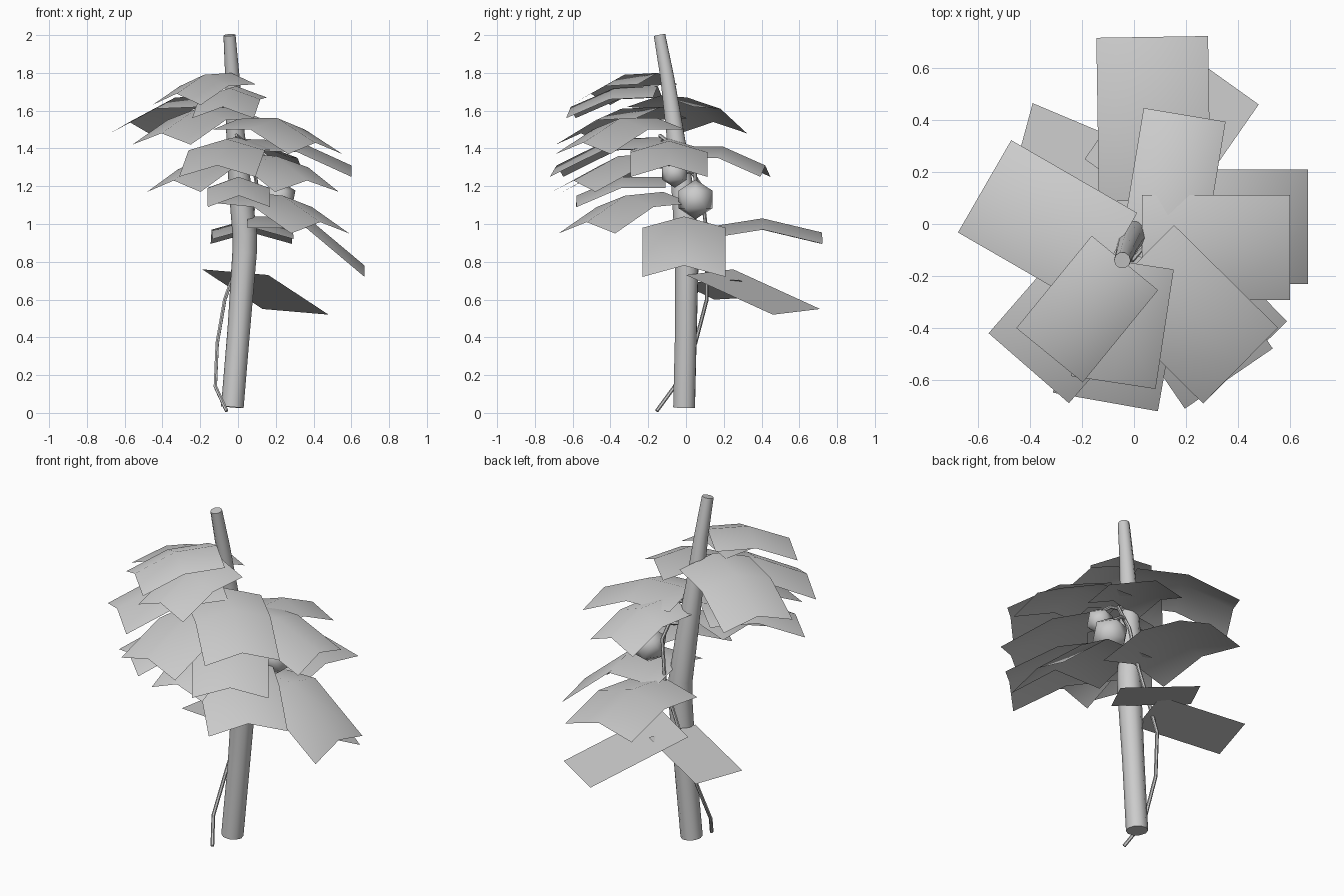
import bpy, math
from mathutils import Vector


def add_mesh(name, verts, faces):
    me = bpy.data.meshes.new(name)
    me.from_pydata(verts, [], faces)
    me.update()
    for p in me.polygons:
        p.use_smooth = True
    ob = bpy.data.objects.new(name, me)
    bpy.context.collection.objects.link(ob)
    return ob


def leaf(name, base, tip, width, zs, fold=0.06):
    """Leaf card: 2 x 2 quads, bent along its length and folded at the midrib."""
    b, t = Vector(base), Vector(tip)
    side = (t - b).normalized().orthogonal() * width / 2
    verts = []
    for i, z in enumerate(zs):
        c = b.lerp(t, i / 2)
        for s in (-1, 0, 1):
            p = c + side * s
            verts.append((p.x, p.y, z - fold * abs(s)))
    faces = [(r * 3 + c, r * 3 + c + 1, r * 3 + c + 4, r * 3 + c + 3)
             for r in range(2) for c in range(2)]
    add_mesh(name, verts, faces)


def tube(name, pts, radii, res):
    """Tapered tube with closed ends along a path."""
    cu = bpy.data.curves.new(name, 'CURVE')
    cu.dimensions = '3D'
    cu.bevel_depth = 1.0
    cu.bevel_resolution = res
    cu.use_fill_caps = True
    sp = cu.splines.new('POLY')
    sp.points.add(len(pts) - 1)
    for p, co, r in zip(sp.points, pts, radii):
        p.co = (*co, 1)
        p.radius = r
    ob = bpy.data.objects.new(name, cu)
    bpy.context.collection.objects.link(ob)
    bpy.ops.object.select_all(action='DESELECT')
    bpy.context.view_layer.objects.active = ob
    ob.select_set(True)
    bpy.ops.object.convert(target='MESH')
    bpy.ops.object.shade_smooth_by_angle(angle=math.radians(50))


# Main stem
tube("stem",
     [(-0.03, -0.01, 0.03), (0.005, 0, 0.45), (0.035, 0.005, 0.85), (0.035, 0, 0.95),
      (0.01, -0.02, 1.2), (-0.015, -0.06, 1.5), (-0.03, -0.10, 1.78), (-0.045, -0.14, 2.0)],
     [0.06, 0.06, 0.065, 0.065, 0.06, 0.048, 0.038, 0.032], 3)

# Climbing vine
vine = [(-0.06, -0.155, 0.01), (-0.12, -0.06, 0.14), (-0.11, 0.05, 0.37), (-0.07, 0.11, 0.6),
        (-0.02, 0.11, 0.74), (0.06, 0.11, 0.95), (0.10, 0.08, 1.2), (0.07, -0.05, 1.4),
        (-0.01, -0.14, 1.47)]
tube("vine", vine, [0.01] * len(vine), 1)

# Fruits on short stalks
for i, (x, y, z, r) in enumerate([(0.21, 0.05, 1.13, 0.105), (0.19, -0.06, 1.27, 0.078)], 1):
    bpy.ops.mesh.primitive_ico_sphere_add(subdivisions=1, radius=r, location=(x, y, z))
    bpy.context.object.name = f"fruit_{i}"
    bpy.ops.object.shade_smooth()
    tube(f"fruit_stalk_{i}", [(0.01, -0.03, z + r + 0.04), (x * 0.6, y, z + r + 0.04), (x, y, z + r - 0.02)],
         [0.01] * 3, 1)

# Bent leaves: base xy, tip xy, width, midrib heights at base, middle, tip
leaves = [
    ((-0.035, -0.15), (-0.325, -0.505), 0.33, (1.80, 1.79, 1.69)),
    ((-0.01, -0.15), (-0.08, -0.61), 0.33, (1.73, 1.72, 1.62)),
    ((-0.09, -0.135), (-0.575, 0.145), 0.41, (1.68, 1.67, 1.54)),
    ((-0.035, -0.13), (-0.405, -0.555), 0.41, (1.62, 1.61, 1.48)),
    ((0.01, -0.15), (0.41, -0.545), 0.41, (1.56, 1.56, 1.43)),
    ((0.03, -0.09), (0.60, -0.09), 0.405, (1.45, 1.44, 1.31)),
    ((-0.01, -0.12), (-0.11, -0.685), 0.41, (1.46, 1.45, 1.31)),
    ((0.12, -0.03), (0.195, 0.42), 0.32, (1.41, 1.41, 1.31)),
    ((-0.01, -0.12), (-0.34, -0.54), 0.36, (1.36, 1.35, 1.23)),
    ((0.04, -0.12), (0.365, -0.595), 0.41, (1.37, 1.36, 1.23)),
    ((0.00, -0.11), (0.005, -0.58), 0.33, (1.25, 1.25, 1.15)),
    ((0.04, -0.12), (0.435, -0.525), 0.43, (1.17, 1.15, 1.01)),
    ((0.05, -0.01), (0.67, -0.01), 0.44, (1.04, 1.04, 0.78)),
    ((0.08, 0.09), (0.07, 0.72), 0.43, (0.98, 1.03, 0.955)),
]
for i, spec in enumerate(leaves, 1):
    leaf(f"leaf_{i:02d}", *spec)

# Flat lower leaves
add_mesh("lower_leaf_back", [(-0.19, 0.25, 0.76), (0.16, 0, 0.73), (0.48, 0.46, 0.52), (0.13, 0.71, 0.55)],
         [(0, 1, 2, 3)])
add_mesh("lower_leaf_left", [(-0.475, 0.15, 0.60), (-0.39, 0.465, 0.617), (0.05, 0.28, 0.705), (-0.04, -0.03, 0.687)],
         [(0, 1, 2, 3)])
